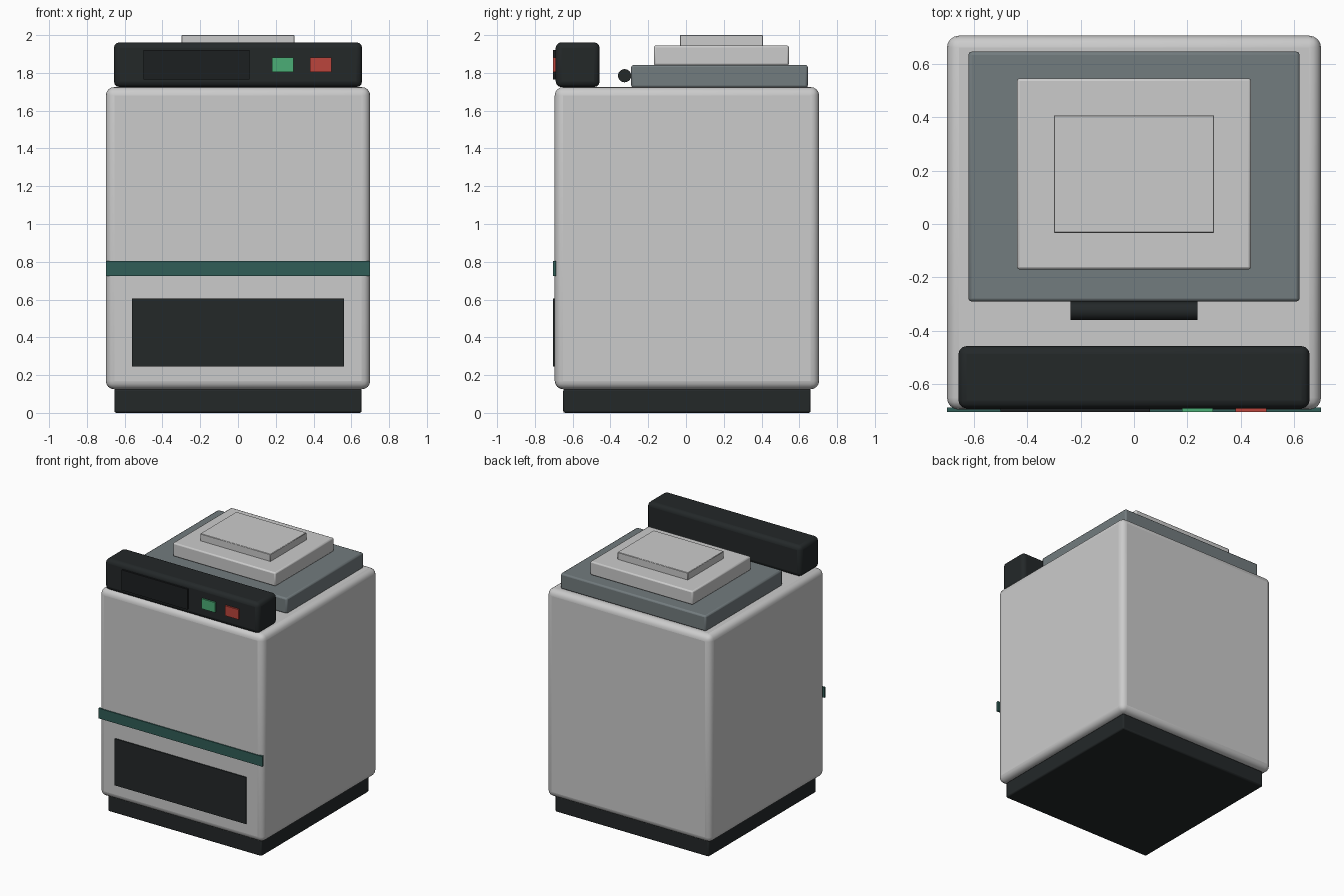
import bpy, math

if "Cube" in bpy.data.objects:
    bpy.data.objects.remove(bpy.data.objects["Cube"])


def material(name, rgb):
    m = bpy.data.materials.new(name)
    m.diffuse_color = (*rgb, 1)
    m.use_nodes = True
    m.node_tree.nodes["Principled BSDF"].inputs["Base Color"].default_value = m.diffuse_color
    return m


dark = material("charcoal", (0.017, 0.021, 0.022))
black = material("display_black", (0.012, 0.014, 0.015))
slate = material("slate", (0.17, 0.2, 0.21))
teal = material("teal", (0.03, 0.11, 0.095))
green = material("green", (0.07, 0.42, 0.18))
red = material("red", (0.5, 0.06, 0.045))


def finish(ob, name, mat):
    ob.name = name
    if mat:
        ob.data.materials.append(mat)
    bpy.ops.object.shade_smooth_by_angle(angle=math.radians(35))


def box(name, x, y, z, mat=None, bevel=0.0, segments=3):
    """Box from (min, max) ranges with an optional rounded edge."""
    bpy.ops.mesh.primitive_cube_add(size=1, location=[sum(r) / 2 for r in (x, y, z)])
    ob = bpy.context.object
    ob.scale = [r[1] - r[0] for r in (x, y, z)]
    bpy.ops.object.transform_apply(location=False, rotation=False, scale=True)
    if bevel:
        b = ob.modifiers.new("bevel", 'BEVEL')
        b.width, b.segments = bevel, segments
    finish(ob, name, mat)
    return ob


# Cabinet and plinth
box("plinth", (-0.655, 0.655), (-0.65, 0.66), (0, 0.125), dark, 0.01, 2)
box("cabinet", (-0.7, 0.7), (-0.695, 0.705), (0.125, 1.725), None, 0.045, 4)

# Front trim
box("front_stripe", (-0.7, 0.7), (-0.703, -0.687), (0.725, 0.803), teal)
box("front_vent_panel", (-0.56, 0.56), (-0.703, -0.687), (0.245, 0.605), dark)

# Control console
box("console", (-0.657, 0.657), (-0.69, -0.457), (1.725, 1.962), dark, 0.03, 3)
box("display", (-0.5, 0.06), (-0.703, -0.685), (1.765, 1.922), black)
box("start_button", (0.18, 0.295), (-0.703, -0.685), (1.805, 1.882), green)
box("stop_button", (0.38, 0.495), (-0.703, -0.685), (1.805, 1.882), red)

# Stepped lid
box("lid_base", (-0.62, 0.62), (-0.29, 0.645), (1.722, 1.842), slate, 0.012, 2)
box("lid_middle", (-0.438, 0.438), (-0.17, 0.545), (1.84, 1.945), None, 0.01, 2)
box("lid_top", (-0.3, 0.3), (-0.033, 0.407), (1.94, 2.0), None, 0.003, 1)

# Lid handle bar
bpy.ops.mesh.primitive_cylinder_add(vertices=24, radius=0.035, depth=0.476,
                                    location=(0, -0.325, 1.785),
                                    rotation=(0, math.pi / 2, 0))
finish(bpy.context.object, "lid_handle", dark)
